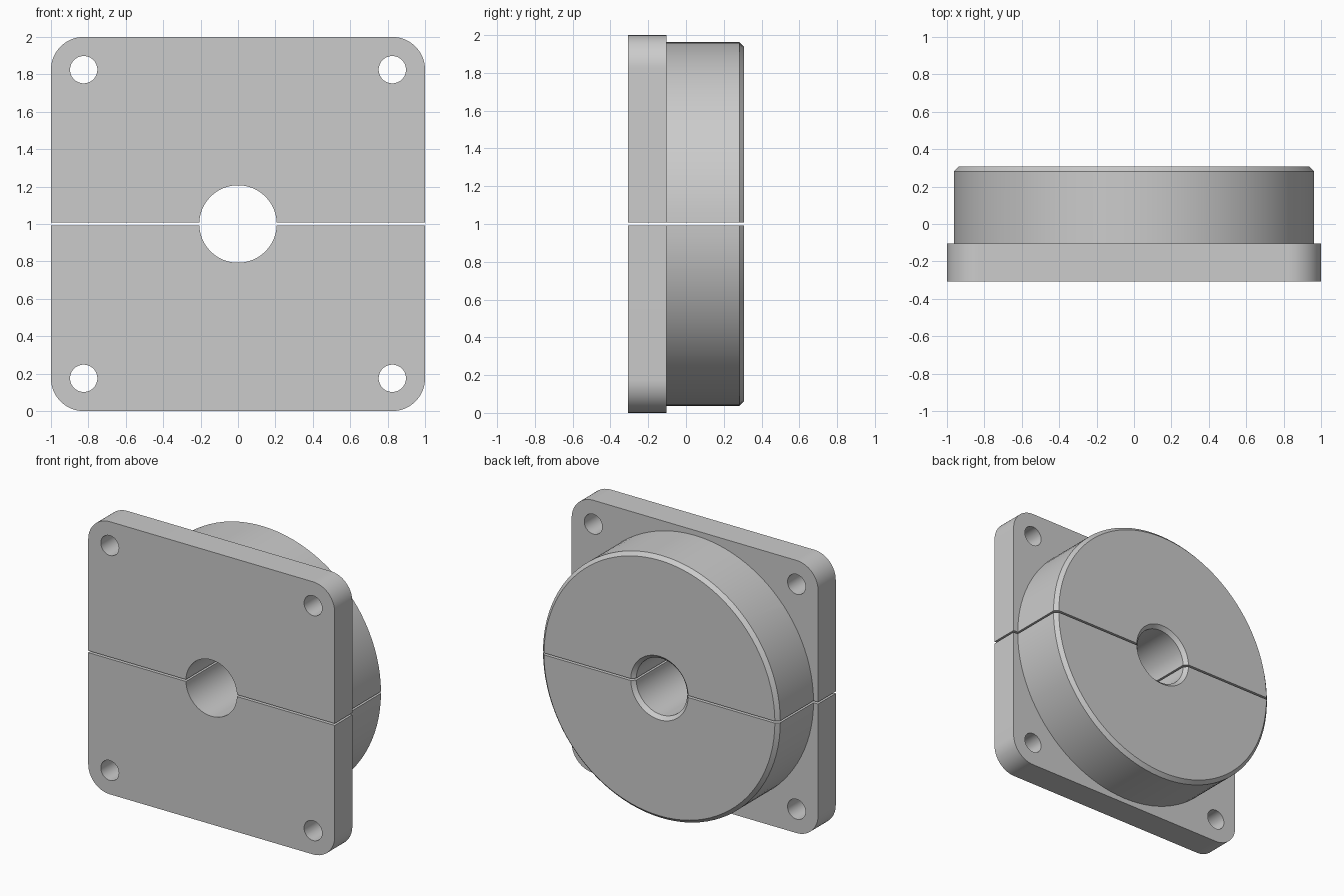
import bpy
import bmesh
from math import cos, sin, pi, radians
from mathutils import Vector

cube = bpy.data.objects.get("Cube")
if cube:
    bpy.data.objects.remove(cube, do_unlink=True)

FRONT, STEP, BACK = -0.308, -0.103, 0.308
CENTRE = 1.0
CORNER = 0.175
BORE, BOSS, CHAMFER = 0.207, 0.963, 0.026
HOLE, HOLE_POS = 0.073, 0.825
HALF_GAP = 0.007

grey = bpy.data.materials.new("light grey")
grey.use_nodes = True
colour = (0.6, 0.6, 0.6, 1)
grey.diffuse_color = colour
grey.node_tree.nodes["Principled BSDF"].inputs["Base Color"].default_value = colour


def finish(name, bm):
    bmesh.ops.recalc_face_normals(bm, faces=bm.faces[:])
    mesh = bpy.data.meshes.new(name)
    bm.to_mesh(mesh)
    bm.free()
    mesh.materials.append(grey)
    obj = bpy.data.objects.new(name, mesh)
    bpy.context.collection.objects.link(obj)
    return obj


def prism(name, outline, y0, y1):
    """Extrude an x-z outline along y."""
    bm = bmesh.new()
    face = bm.faces.new([bm.verts.new((x, y0, z)) for x, z in outline])
    moved = bmesh.ops.extrude_face_region(bm, geom=[face])["geom"]
    verts = [v for v in moved if isinstance(v, bmesh.types.BMVert)]
    bmesh.ops.translate(bm, verts=verts, vec=(0, y1 - y0, 0))
    return finish(name, bm)


def lathe(name, profile, x=0, z=CENTRE, steps=96):
    """Stack rings of (radius, y) about a y axis and cap both ends."""
    bm = bmesh.new()
    angles = [2 * pi * i / steps for i in range(steps)]
    rings = [[bm.verts.new((x + r * cos(a), y, z + r * sin(a))) for a in angles]
             for r, y in profile]
    for low, high in zip(rings, rings[1:]):
        for i in range(steps):
            j = (i + 1) % steps
            bm.faces.new((low[i], low[j], high[j], high[i]))
    bm.faces.new(rings[0])
    bm.faces.new(rings[-1])
    return finish(name, bm)


def boolean(target, tool, operation):
    mod = target.modifiers.new("cut", "BOOLEAN")
    mod.operation, mod.object, mod.solver = operation, tool, "EXACT"
    bpy.context.view_layer.update()
    deps = bpy.context.evaluated_depsgraph_get()
    mesh = bpy.data.meshes.new_from_object(target.evaluated_get(deps))
    target.modifiers.clear()
    target.data = mesh
    bpy.data.objects.remove(tool, do_unlink=True)


# Square flange with rounded corners
outline = []
for k, (sx, sz) in enumerate([(1, 1), (-1, 1), (-1, -1), (1, -1)]):
    for i in range(17):
        a = k * pi / 2 + i * pi / 32
        outline.append((sx * (1 - CORNER) + CORNER * cos(a),
                        CENTRE + sz * (1 - CORNER) + CORNER * sin(a)))
body = prism("flanged_collar", outline, FRONT, STEP)

# Round boss with chamfered back rim
boss = lathe("boss", [(BOSS, (FRONT + STEP) / 2), (BOSS, BACK - CHAMFER),
                      (BOSS - CHAMFER, BACK)])
boolean(body, boss, "UNION")

# Shaft bore, flared at the back
bore = lathe("bore_cutter", [(BORE, FRONT - 0.1), (BORE, BACK - CHAMFER),
                             (BORE + 2 * CHAMFER, BACK + CHAMFER)])
boolean(body, bore, "DIFFERENCE")

# Four mounting holes
for sx in (-1, 1):
    for sz in (-1, 1):
        drill = lathe("hole_cutter", [(HOLE, FRONT - 0.1), (HOLE, BACK)],
                      sx * HOLE_POS, CENTRE + sz * HOLE_POS, 48)
        boolean(body, drill, "DIFFERENCE")

# Split into upper and lower halves with a thin gap
for name, side in (("upper_half", 1), ("lower_half", -1)):
    half = body.copy()
    half.data = body.data.copy()
    half.name = name
    bpy.context.collection.objects.link(half)
    z0, z1 = sorted((CENTRE + side * HALF_GAP, CENTRE - side * 2))
    box = prism("split_cutter", [(-2, z0), (2, z0), (2, z1), (-2, z1)], -1, 1)
    boolean(half, box, "DIFFERENCE")
    half.data.name = name
    bpy.ops.object.select_all(action="DESELECT")
    half.select_set(True)
    bpy.context.view_layer.objects.active = half
    bpy.ops.object.shade_smooth_by_angle(angle=radians(30))
bpy.data.objects.remove(body, do_unlink=True)
